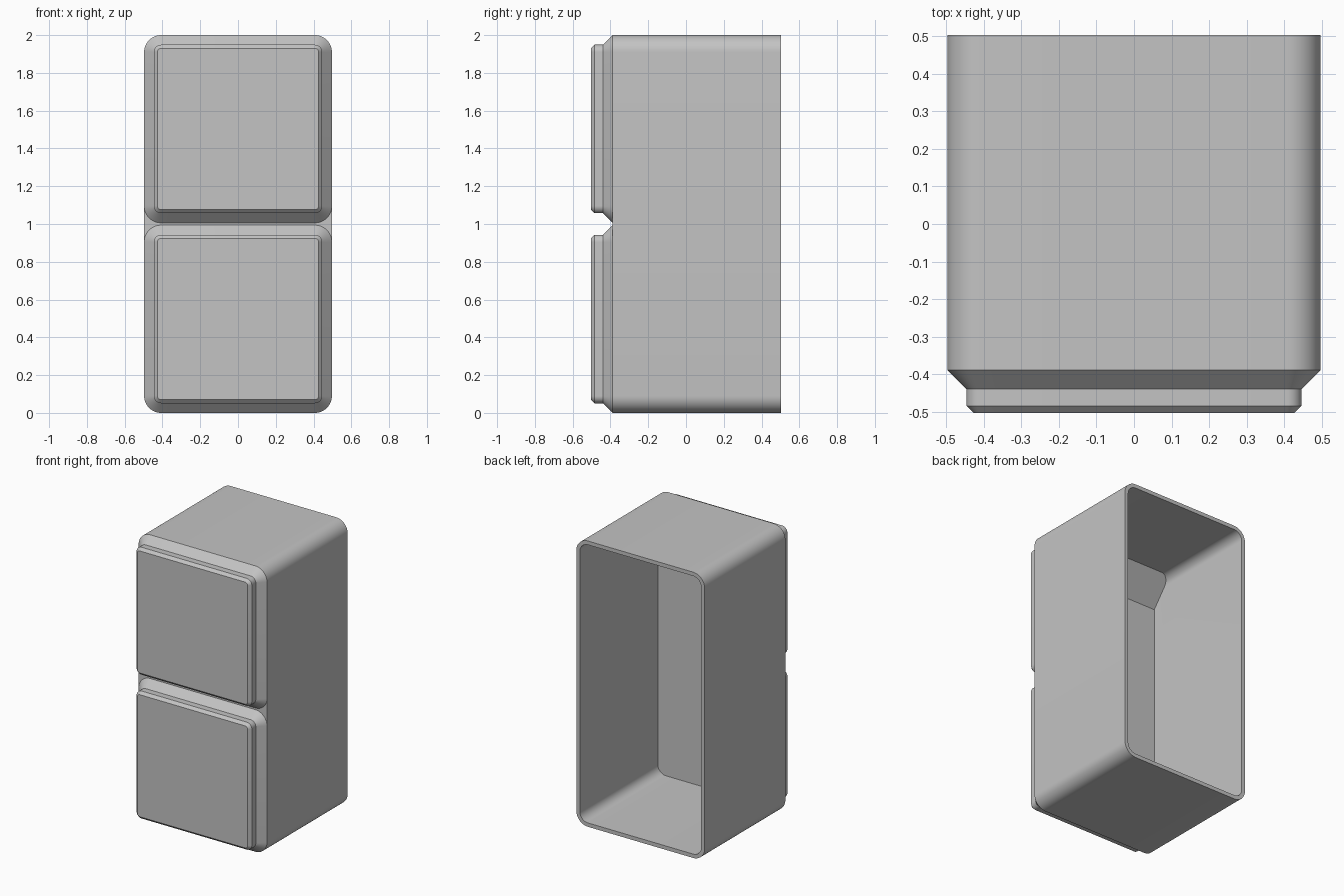
import bpy, bmesh
from math import sin, cos, pi
from mathutils import Vector

cube = bpy.data.objects.get("Cube")
if cube:
    bpy.data.objects.remove(cube, do_unlink=True)

grey = bpy.data.materials.new("plain grey")
grey.use_nodes = True
grey.diffuse_color = (0.55, 0.55, 0.55, 1)
grey.node_tree.nodes["Principled BSDF"].inputs["Base Color"].default_value = grey.diffuse_color

HALF_W, HEIGHT, RADIUS = 0.497, 2.0, 0.09
BACK, SHOULDER, FRONT = 0.503, -0.389, -0.503
WALL, FLOOR = 0.027, -0.36
FOOT_HALF = 0.497
STEPS = 12


def ring(bm, y, cz, hw, hh, r):
    """Rounded rectangle of vertices in the xz plane at depth y."""
    verts = []
    for q, (sx, sz) in enumerate([(1, 1), (-1, 1), (-1, -1), (1, -1)]):
        for i in range(STEPS + 1):
            a = (q + i / STEPS) * pi / 2
            verts.append(bm.verts.new((sx * (hw - r) + r * cos(a), y,
                                       cz + sz * (hh - r) + r * sin(a))))
    return verts


def bridge(bm, a, b):
    n = len(a)
    for i in range(n):
        j = (i + 1) % n
        bm.faces.new((a[i], a[j], b[j], b[i]))


def finish(bm, name):
    bmesh.ops.recalc_face_normals(bm, faces=bm.faces[:])
    mesh = bpy.data.meshes.new(name)
    bm.to_mesh(mesh)
    bm.free()
    mesh.materials.append(grey)
    obj = bpy.data.objects.new(name, mesh)
    bpy.context.collection.objects.link(obj)
    bpy.ops.object.select_all(action='DESELECT')
    obj.select_set(True)
    bpy.context.view_layer.objects.active = obj
    bpy.ops.object.shade_smooth_by_angle(angle=pi / 6)


# Bin body: cavity first, with a sloped ramp cut at its upper end
bm = bmesh.new()
mid = HEIGHT / 2
inner = (mid, HALF_W - WALL, mid - WALL, RADIUS - WALL)
rim_in = ring(bm, BACK, *inner)
floor = ring(bm, FLOOR, *inner)
bridge(bm, rim_in, floor)
bm.faces.new(floor)
ramp_low = Vector((0, FLOOR, 1.79))
ramp_high = Vector((0, -0.21, HEIGHT - WALL))
slope = ramp_high - ramp_low
cut = bmesh.ops.bisect_plane(bm, geom=bm.verts[:] + bm.edges[:] + bm.faces[:],
                             plane_co=ramp_low,
                             plane_no=Vector((0, -slope.z, slope.y)),
                             clear_outer=True)
edges = [e for e in cut["geom_cut"] if isinstance(e, bmesh.types.BMEdge)]
bmesh.ops.edgenet_fill(bm, edges=edges)

# Outer walls, flat rim and closed front
outer = (mid, HALF_W, mid, RADIUS)
rim_out = ring(bm, BACK, *outer)
shoulder = ring(bm, SHOULDER, *outer)
bridge(bm, rim_in, rim_out)
bridge(bm, rim_out, shoulder)
bm.faces.new(shoulder)
finish(bm, "bin_body")

# Two stepped feet: chamfer, straight band, small chamfer
foot_profile = [(SHOULDER, 0), (-0.44, 0.051), (-0.484, 0.051), (FRONT, 0.07)]
for name, cz in (("lower_foot", FOOT_HALF), ("upper_foot", HEIGHT - FOOT_HALF)):
    bm = bmesh.new()
    rings = [ring(bm, y, cz, FOOT_HALF - inset, FOOT_HALF - inset, RADIUS - inset)
             for y, inset in foot_profile]
    for a, b in zip(rings, rings[1:]):
        bridge(bm, a, b)
    bm.faces.new(rings[-1])
    finish(bm, name)
